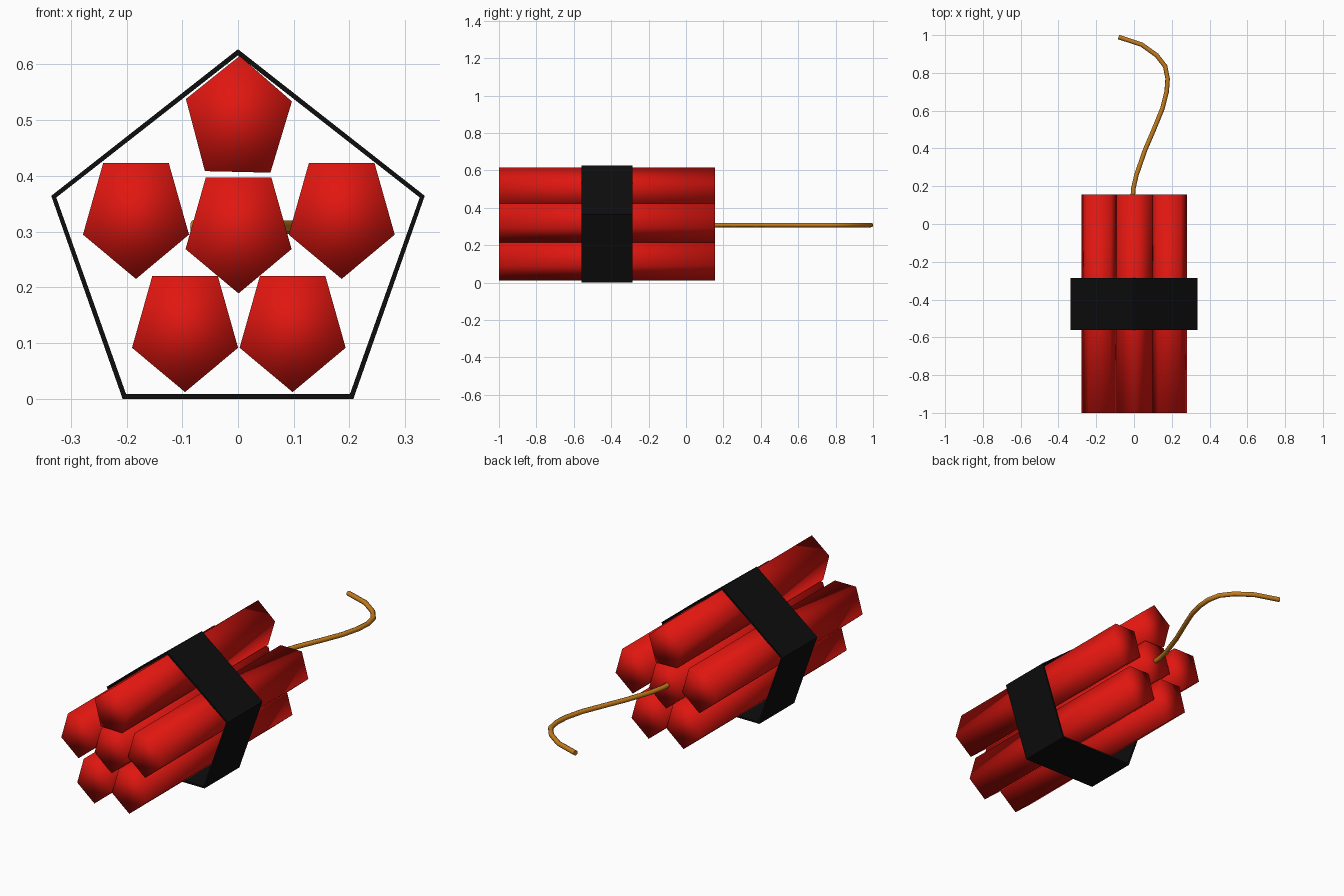
import bpy, bmesh
from math import sin, cos, pi

if "Cube" in bpy.data.objects:
    bpy.data.objects.remove(bpy.data.objects["Cube"])


def material(name, rgb):
    m = bpy.data.materials.new(name)
    m.diffuse_color = (*rgb, 1)
    m.use_nodes = True
    m.node_tree.nodes["Principled BSDF"].inputs["Base Color"].default_value = m.diffuse_color
    return m


RED = material("red_paper", (0.75, 0.008, 0.005))
BLACK = material("black_tape", (0.004, 0.004, 0.004))
ORANGE = material("fuse_cord", (0.55, 0.2, 0.012))


def finish(bm, name, mat, smooth):
    bmesh.ops.recalc_face_normals(bm, faces=bm.faces[:])
    for f in bm.faces:
        f.smooth = smooth
    me = bpy.data.meshes.new(name)
    bm.to_mesh(me)
    bm.free()
    me.materials.append(mat)
    ob = bpy.data.objects.new(name, me)
    bpy.context.collection.objects.link(ob)
    return ob


def pentagon(cx, cz, rx, rz, start):
    return [(cx + rx * cos(start + i * 2 * pi / 5), cz + rz * sin(start + i * 2 * pi / 5))
            for i in range(5)]


def stick(name, cx, cz, start):
    bm = bmesh.new()
    ring = [bm.verts.new((x, -1.0, z)) for x, z in pentagon(cx, cz, 0.1, 0.115, start)]
    cap = bm.faces.new(ring)
    ext = bmesh.ops.extrude_face_region(bm, geom=[cap], use_keep_orig=True)
    moved = [v for v in ext["geom"] if isinstance(v, bmesh.types.BMVert)]
    bmesh.ops.translate(bm, verts=moved, vec=(0, 1.155, 0))
    finish(bm, name, RED, True)


# Sticks: five around one centre stick, the top one turned point up
DOWN = -pi / 2
for name, cx, cz, start in [
    ("stick_top", 0.001, 0.5, pi / 2 - 0.02),
    ("stick_centre", 0.001, 0.304, DOWN),
    ("stick_left", -0.183, 0.33, DOWN),
    ("stick_right", 0.186, 0.33, DOWN),
    ("stick_bottom_left", -0.095, 0.127, DOWN),
    ("stick_bottom_right", 0.098, 0.127, DOWN),
]:
    stick(name, cx, cz, start)

# Tape band: hollow pentagonal ring
outer = [(0, 0.627), (0.335, 0.364), (0.207, 0), (-0.207, 0), (-0.335, 0.364)]
inner = [(0, 0.616), (0.326, 0.361), (0.201, 0.009), (-0.201, 0.009), (-0.326, 0.361)]
bm = bmesh.new()
loops = [[bm.verts.new((x, y, z)) for x, z in prof]
         for prof, y in [(outer, -0.56), (outer, -0.285), (inner, -0.285), (inner, -0.56)]]
for a, b in zip(loops, loops[1:] + loops[:1]):
    for i in range(5):
        j = (i + 1) % 5
        bm.faces.new((a[i], a[j], b[j], b[i]))
finish(bm, "tape_band", BLACK, False)

# Fuse: curved cord from the centre stick
path = [(-0.006, 0.15), (-0.003, 0.19), (0.013, 0.26), (0.058, 0.39), (0.105, 0.5),
        (0.15, 0.61), (0.173, 0.7), (0.178, 0.77), (0.165, 0.835), (0.12, 0.893),
        (0.04, 0.95), (-0.082, 0.99)]
cu = bpy.data.curves.new("fuse", "CURVE")
cu.dimensions = "3D"
cu.bevel_depth = 0.012
cu.bevel_resolution = 2
cu.use_fill_caps = True
sp = cu.splines.new("POLY")
sp.points.add(len(path) - 1)
for p, (x, y) in zip(sp.points, path):
    p.co = (x, y, 0.308, 1)
cu.materials.append(ORANGE)
fuse = bpy.data.objects.new("fuse", cu)
bpy.context.collection.objects.link(fuse)
